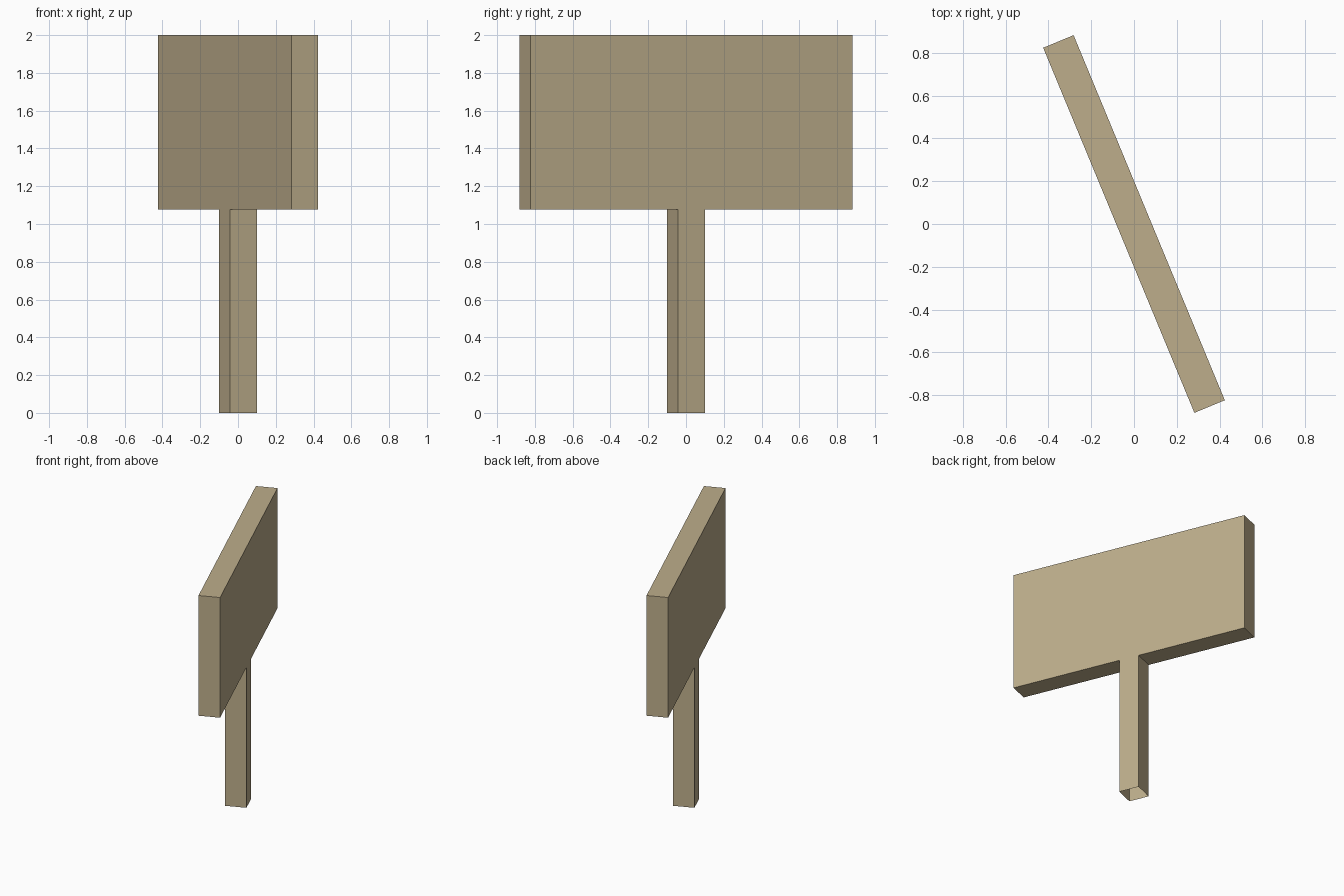
import bpy, bmesh, math
from mathutils import Matrix

if "Cube" in bpy.data.objects:
    bpy.data.objects.remove(bpy.data.objects["Cube"])

U = 2 / 26                     # one block unit: post 14 + board 12 = 26 units tall
TURN = Matrix.Rotation(math.radians(22.5), 4, 'Z')

wood = bpy.data.materials.new("wood")
wood.diffuse_color = (0.51, 0.42, 0.26, 1)
wood.use_nodes = True
wood.node_tree.nodes["Principled BSDF"].inputs["Base Color"].default_value = wood.diffuse_color


def box(name, size, z0, open_ends=False):
    """Box standing at z0 (in block units), turned with the sign."""
    bm = bmesh.new()
    bmesh.ops.create_cube(bm, size=1)
    if open_ends:
        ends = [f for f in bm.faces if abs(f.normal.z) > 0.5]
        bmesh.ops.delete(bm, geom=ends, context='FACES_ONLY')
    sx, sy, sz = size
    place = Matrix.Translation((0, 0, (z0 + sz / 2) * U))
    bm.transform(TURN @ place @ Matrix.Diagonal((sx * U, sy * U, sz * U, 1)))
    mesh = bpy.data.meshes.new(name)
    bm.to_mesh(mesh)
    bm.free()
    mesh.materials.append(wood)
    obj = bpy.data.objects.new(name, mesh)
    bpy.context.collection.objects.link(obj)
    return obj


# Post: four side walls only, open underneath
box("post", (2, 2, 14), 0, open_ends=True)

# Board: wide slab on top of the post
box("sign_board", (2, 24, 12), 14)
